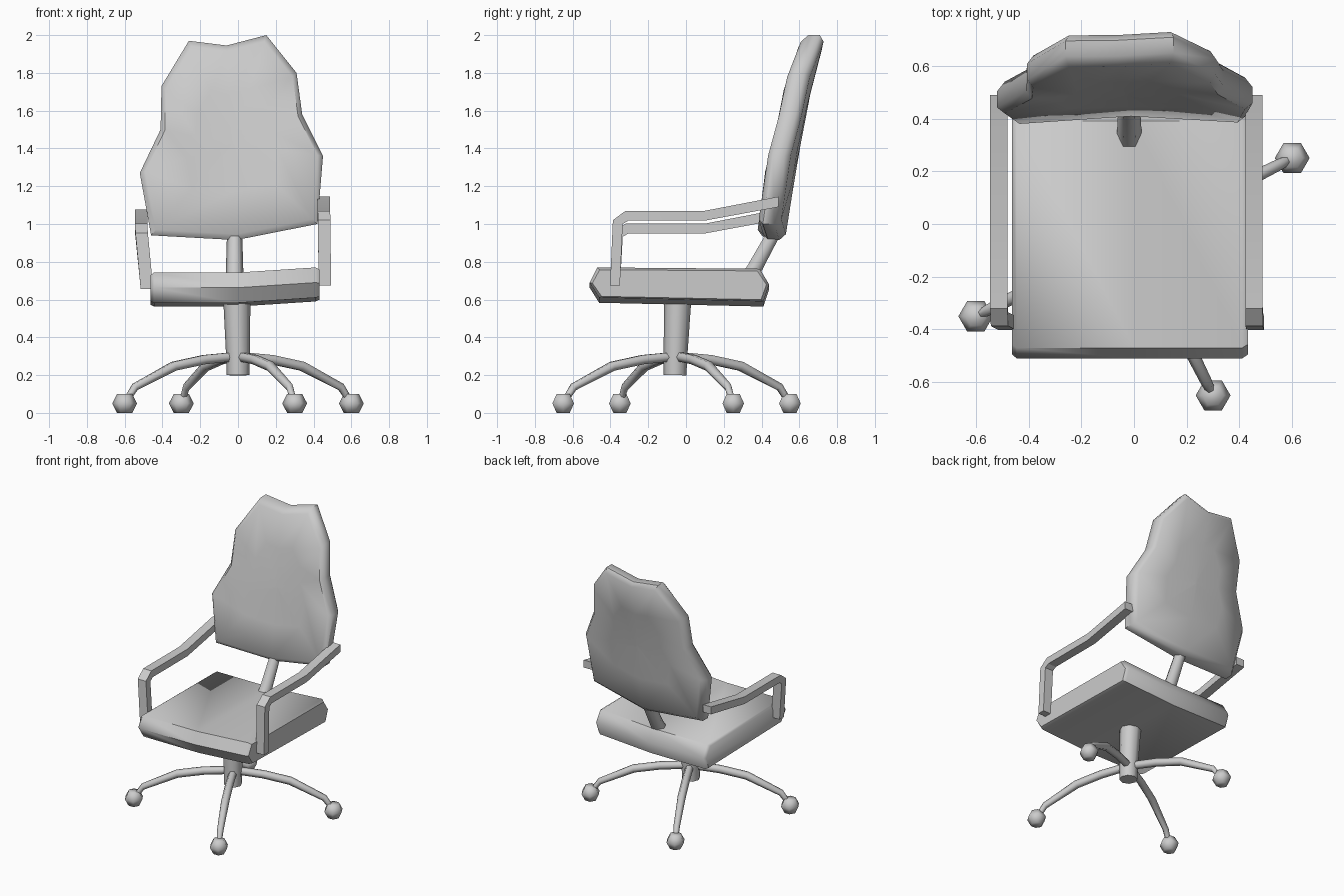
import bpy, math
from mathutils import Vector

if "Cube" in bpy.data.objects:
    bpy.data.objects.remove(bpy.data.objects["Cube"])

def loft(name, rings, angle=40):
    """Skin a list of equal-length vertex rings; close both ends."""
    n = len(rings[0])
    verts = [tuple(v) for r in rings for v in r]
    faces = [(k*n + i, k*n + (i+1) % n, (k+1)*n + (i+1) % n, (k+1)*n + i)
             for k in range(len(rings) - 1) for i in range(n)]
    faces += [tuple(range(n))[::-1], tuple(range(len(verts) - n, len(verts)))]
    me = bpy.data.meshes.new(name)
    me.from_pydata(verts, [], faces)
    ob = bpy.data.objects.new(name, me)
    bpy.context.collection.objects.link(ob)
    bpy.ops.object.select_all(action='DESELECT')
    ob.select_set(True)
    bpy.context.view_layer.objects.active = ob
    bpy.ops.object.mode_set(mode='EDIT')
    bpy.ops.mesh.select_all(action='SELECT')
    bpy.ops.mesh.normals_make_consistent(inside=False)
    bpy.ops.object.mode_set(mode='OBJECT')
    bpy.ops.object.shade_smooth_by_angle(angle=math.radians(angle))
    return ob

def tube(name, path, radii, sides=6, angle=65):
    """Round tapered bar along a short path."""
    p = [Vector(q) for q in path]
    rings = []
    for i, c in enumerate(p):
        d = (p[min(i+1, len(p)-1)] - p[max(i-1, 0)]).normalized()
        ref = Vector((0, 1, 0)) if abs(d.z) > 0.95 else Vector((0, 0, 1))
        u = d.cross(ref).normalized()
        w = u.cross(d)
        rings.append([c + radii[i]*(u*math.cos(2*math.pi*k/sides) + w*math.sin(2*math.pi*k/sides))
                      for k in range(sides)])
    return loft(name, rings, angle)

def interp(pts, t):
    for (a, b), (c, d) in zip(pts, pts[1:]):
        if t <= c or (c, d) == pts[-1]:
            return b + (d - b)*(t - a)/(c - a)

# Star base: four legs and faceted casters around the column
CY, R = -0.05, 0.671
for k in range(4):
    a = math.atan2(0.3, 0.6) + k*math.pi/2
    dx, dy = math.cos(a), math.sin(a)
    at = lambda r, z: (dx*r, CY + dy*r, z)
    tube(f"base_leg_{k+1}", [at(0, .30), at(.2, .282), at(.38, .247), at(.61, .137), at(.65, .08)],
         [.027, .028, .028, .022, .018])
    tube(f"caster_{k+1}", [at(R, 0), at(R, .05), at(R, .10)], [.04, .066, .04], 6, 75)

# Centre column, leaning slightly
tube("column", [(0, -.058, .20), (0, -.056, .30), (-.007, -.042, .64)], [.06, .063, .073], 8)

# Seat cushion: y-z cross-section lofted across x
section = [(-.47, .765), (-.51, .685), (-.46, .605), (.41, .585), (.44, .675), (.39, .758)]
rings = []
for x, dz, s in [(-.462, -.025, .88), (-.445, -.022, 1), (0, -.022, 1), (.41, .005, 1), (.432, .003, .88)]:
    sy = 1 - (1 - s)*.25
    rings.append([(x, -.03 + (y + .03)*sy, .68 + (z - .68)*s + dz) for y, z in section])
loft("seat", rings, 50)

# Strut joining seat and backrest
tube("back_strut", [(-.018, .29, .66), (-.018, .36, .76), (-.018, .47, .96)], [.048, .046, .04])

# Backrest: outline rings following a leaning, dished surface
outline = [(-.26, 1.97), (-.06, 1.945), (.15, 2.0), (.31, 1.8), (.34, 1.58), (.45, 1.36),
           (.42, 1.0), (-.01, .915), (-.46, .94), (-.52, 1.27), (-.41, 1.5), (-.405, 1.73)]
lean = [(.92, .415), (1.02, .43), (1.36, .485), (1.8, .57), (2.0, .635)]
CX, CZ = -.03, 1.43
rings = []
for s, off in [(.03, -.06), (.5, -.06), (.94, -.06), (1, -.03), (1, .03), (.94, .06), (.5, .06), (.03, .06)]:
    ring = []
    for x, z in outline:
        x, z = CX + (x - CX)*s, CZ + (z - CZ)*s
        y = interp(lean, z) + .05*(1 - ((x - CX)/.5)**2) + off
        ring.append((x, y, z))
    rings.append(ring)
loft("backrest", rings, 50)

# Armrests: flat bar, (outer y, z) and (inner y, z) pairs, left one sits lower
pairs = [((-.402, .675), (-.35, .675)), ((-.387, 1.02), (-.335, 1.0)), ((-.32, 1.07), (-.305, 1.018)),
         ((.1, 1.07), (.1, 1.018)), ((.49, 1.145), (.49, 1.09))]
arms = [("armrest_right", [.46, .456, .455, .455, .455], 0, 0),
        ("armrest_left", [-.482, -.51, -.513, -.513, -.513], -.02, -.068)]
for name, xs, low, high in arms:
    rings = []
    for i, (x, (o, n)) in enumerate(zip(xs, pairs)):
        dz = low if i == 0 else high
        rings.append([(x - .033, o[0], o[1] + dz), (x + .033, o[0], o[1] + dz),
                      (x + .033, n[0], n[1] + dz), (x - .033, n[0], n[1] + dz)])
    loft(name, rings, 30)
